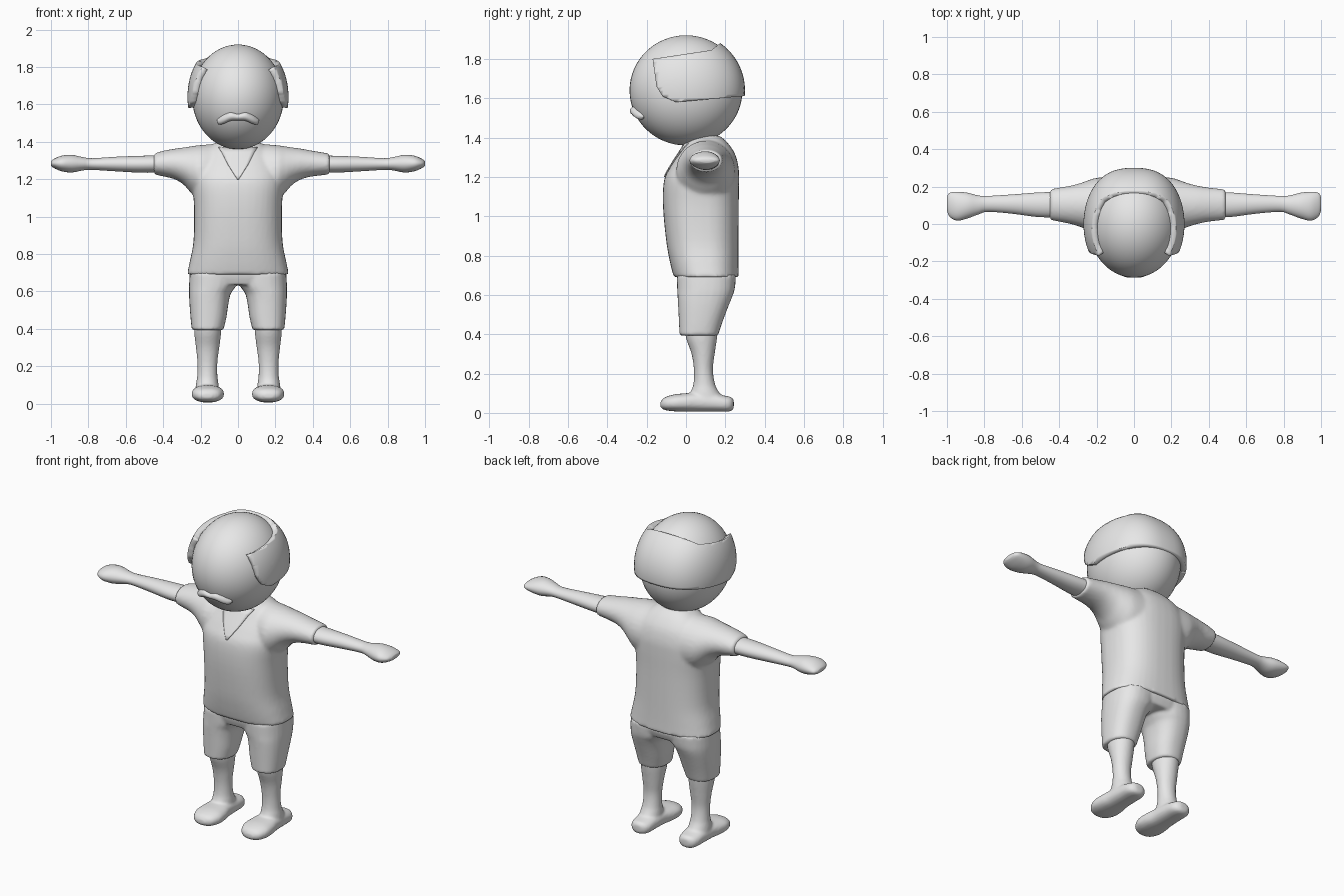
import bpy, bmesh, math
from mathutils import Vector

if "Cube" in bpy.data.objects:
    bpy.data.objects.remove(bpy.data.objects["Cube"])

grey = bpy.data.materials.new("plain_grey")
grey.diffuse_color = (0.8, 0.8, 0.8, 1)
grey.use_nodes = True
grey.node_tree.nodes["Principled BSDF"].inputs["Base Color"].default_value = grey.diffuse_color


def finish(name, bm, angle=40):
    """Turn a bmesh into a smooth shaded object."""
    bmesh.ops.recalc_face_normals(bm, faces=bm.faces)
    me = bpy.data.meshes.new(name)
    bm.to_mesh(me)
    bm.free()
    ob = bpy.data.objects.new(name, me)
    bpy.context.collection.objects.link(ob)
    me.materials.append(grey)
    bpy.ops.object.select_all(action='DESELECT')
    ob.select_set(True)
    bpy.context.view_layer.objects.active = ob
    bpy.ops.object.shade_smooth_by_angle(angle=math.radians(angle))
    return ob


def spline(rows, n=4):
    """Catmull-Rom interpolation of the cross-section rows."""
    out = []
    for i in range(len(rows) - 1):
        p0, p1, p2 = rows[max(i - 1, 0)], rows[i], rows[i + 1]
        p3 = rows[min(i + 2, len(rows) - 1)]
        for k in range(n):
            t = k / n
            out.append([0.5 * (2 * b + (c - a) * t + (2 * a - 5 * b + 4 * c - d) * t * t
                               + (3 * b - a - 3 * c + d) * t ** 3)
                        for a, b, c, d in zip(p0, p1, p2, p3)])
    return out + [list(rows[-1])]


def loft(bm, axis, rows, side=1, power=1.0, seg=28):
    """Closed tube along an axis; rows are (position, a0, a1, b0, b1)."""
    rings = []
    for t, a0, a1, b0, b1 in spline(rows):
        ring = []
        for k in range(seg):
            an = 2 * math.pi * k / seg
            c, s = math.cos(an), math.sin(an)
            c = math.copysign(abs(c) ** power, c)
            s = math.copysign(abs(s) ** power, s)
            p = [(a0 + a1) / 2 + (a1 - a0) / 2 * c, (b0 + b1) / 2 + (b1 - b0) / 2 * s]
            p.insert(axis, t)
            ring.append(bm.verts.new((p[0] * side, p[1], p[2])))
        rings.append(ring)
    for r, q in zip(rings, rings[1:]):
        for k in range(seg):
            j = (k + 1) % seg
            bm.faces.new((r[k], r[j], q[j], q[k]))
    bm.faces.new(rings[0])
    bm.faces.new(rings[-1])


def fuse(ob, voxel, smooth):
    """Blend overlapping tubes into one skin."""
    m = ob.modifiers.new("fuse", 'REMESH')
    m.mode, m.voxel_size, m.use_smooth_shade = 'VOXEL', voxel, True
    s = ob.modifiers.new("soften", 'SMOOTH')
    s.factor, s.iterations = 0.5, smooth


# head
bm = bmesh.new()
bmesh.ops.create_uvsphere(bm, u_segments=48, v_segments=32, radius=1)
for v in bm.verts:
    v.co = Vector((v.co.x * 0.245, v.co.y * 0.287, v.co.z * 0.28 + 1.64))
finish("head", bm)

# hair band around sides and back
bm = bmesh.new()
bmesh.ops.create_uvsphere(bm, u_segments=64, v_segments=48, radius=1)
for v in bm.verts:
    x = math.copysign(abs(v.co.x) ** 0.78, v.co.x)
    v.co = Vector((x * 0.27, v.co.y * 0.30, v.co.z * 0.295 + 1.64))
cuts = [((-0.17, 1.80), (0.13, 1.845)), ((0.13, 1.845), (0.18, 1.885)),
        ((0.285, 1.61), (-0.05, 1.58)), ((-0.05, 1.58), (-0.12, 1.61)),
        ((-0.12, 1.61), (-0.15, 1.66)), ((-0.15, 1.66), (-0.17, 1.80))]
planes = [(Vector((0, *p)), Vector((0, -(q[1] - p[1]), q[0] - p[0]))) for p, q in cuts]
for co, no in planes:
    bmesh.ops.bisect_plane(bm, geom=bm.verts[:] + bm.edges[:] + bm.faces[:],
                           plane_co=co, plane_no=no, dist=1e-5)


def outside(f):
    d = [(f.calc_center_median() - co).dot(no) > 0 for co, no in planes]
    return (d[0] and d[1]) or any(d[2:])


bmesh.ops.delete(bm, geom=[f for f in bm.faces if outside(f)], context='FACES')
hair = finish("hair", bm)
m = hair.modifiers.new("thickness", 'SOLIDIFY')
m.thickness, m.offset = 0.05, -1

# moustache
half = [(0.0, -0.285, -0.235, 1.515, 1.55), (0.04, -0.285, -0.225, 1.512, 1.56),
        (0.075, -0.27, -0.21, 1.497, 1.548), (0.1, -0.25, -0.205, 1.492, 1.53),
        (0.113, -0.232, -0.21, 1.503, 1.517)]
bm = bmesh.new()
loft(bm, 0, [(-r[0], *r[1:]) for r in half[:0:-1]] + half, seg=16)
finish("moustache", bm)

# neck
bm = bmesh.new()
loft(bm, 2, [(1.3, -0.1, 0.1, 0.02, 0.2), (1.4, -0.085, 0.085, 0.02, 0.165),
             (1.48, -0.08, 0.08, 0.0, 0.14)])
finish("neck", bm)

# shirt: torso and two sleeves, one slightly longer
bm = bmesh.new()
loft(bm, 2, [(0.69, -0.273, 0.273, -0.062, 0.268), (0.76, -0.258, 0.258, -0.08, 0.267),
             (0.87, -0.238, 0.238, -0.1, 0.267), (1.05, -0.235, 0.235, -0.117, 0.268),
             (1.18, -0.245, 0.245, -0.112, 0.27), (1.25, -0.235, 0.235, -0.08, 0.267),
             (1.32, -0.2, 0.2, -0.035, 0.248), (1.375, -0.15, 0.15, 0.0, 0.21),
             (1.41, -0.09, 0.09, 0.04, 0.17)], power=0.8, seg=40)
for side, end in ((1, 0.49), (-1, 0.45)):
    loft(bm, 0, [(0.1, -0.03, 0.255, 1.05, 1.39), (0.2, -0.05, 0.247, 1.08, 1.383),
                 (0.25, -0.032, 0.232, 1.125, 1.376), (0.29, -0.015, 0.218, 1.17, 1.37),
                 (0.34, 0.0, 0.205, 1.2, 1.363), (0.4, 0.012, 0.195, 1.215, 1.352),
                 (end, 0.022, 0.185, 1.225, 1.337)], side)
shirt = finish("shirt", bm)
fuse(shirt, 0.011, 4)

# V-neck plate laid on the shirt front
bm = bmesh.new()
grid = []
for z, w in ((1.2, 0.004), (1.225, 0.02), (1.25, 0.036), (1.28, 0.055),
             (1.31, 0.07), (1.34, 0.085), (1.37, 0.105)):
    grid.append([bm.verts.new((w * k / 4, -0.4, z)) for k in range(-4, 5)])
for r, q in zip(grid, grid[1:]):
    for k in range(8):
        bm.faces.new((r[k], r[k + 1], q[k + 1], q[k]))
neckline = finish("neckline", bm)
m = neckline.modifiers.new("lay_on_shirt", 'SHRINKWRAP')
m.target, m.wrap_method, m.offset = shirt, 'PROJECT', 0.004
m.use_project_y, m.use_positive_direction, m.use_negative_direction = True, True, False
m = neckline.modifiers.new("thickness", 'SOLIDIFY')
m.thickness, m.offset = 0.006, 0

# shorts: hips and two legs
bm = bmesh.new()
loft(bm, 2, [(0.635, -0.255, 0.255, -0.03, 0.235), (0.68, -0.258, 0.258, -0.045, 0.252),
             (0.73, -0.25, 0.25, -0.05, 0.25)], power=0.8, seg=40)
for side in (1, -1):
    loft(bm, 2, [(0.393, 0.078, 0.247, -0.033, 0.163), (0.46, 0.062, 0.254, -0.036, 0.185),
                 (0.54, 0.05, 0.26, -0.04, 0.215), (0.59, 0.038, 0.262, -0.043, 0.235),
                 (0.63, 0.012, 0.262, -0.045, 0.248), (0.7, 0.0, 0.258, -0.047, 0.255)],
         side, power=0.85)
fuse(finish("shorts", bm), 0.01, 3)

for side, tag in ((1, "left"), (-1, "right")):
    # forearm and hand
    bm = bmesh.new()
    loft(bm, 0, [(0.4, 0.035, 0.172, 1.235, 1.328), (0.52, 0.038, 0.168, 1.235, 1.325),
                 (0.65, 0.055, 0.158, 1.242, 1.32), (0.78, 0.065, 0.15, 1.25, 1.312),
                 (0.83, 0.052, 0.152, 1.247, 1.318), (0.89, 0.03, 0.167, 1.236, 1.33),
                 (0.945, 0.018, 0.172, 1.243, 1.325), (0.985, 0.038, 0.167, 1.26, 1.308),
                 (1.0, 0.07, 0.145, 1.272, 1.296)], side)
    finish(tag + "_arm", bm, 60)
    # lower leg
    bm = bmesh.new()
    loft(bm, 2, [(0.06, 0.1, 0.23, 0.0, 0.2), (0.11, 0.105, 0.224, 0.025, 0.165),
                 (0.15, 0.11, 0.218, 0.038, 0.147), (0.22, 0.11, 0.217, 0.04, 0.137),
                 (0.3, 0.1, 0.225, 0.028, 0.146), (0.38, 0.09, 0.234, 0.0, 0.158),
                 (0.45, 0.09, 0.235, -0.01, 0.165)], side)
    # foot, fused to the leg
    loft(bm, 1, [(-0.13, 0.14, 0.19, 0.03, 0.055), (-0.11, 0.1, 0.225, 0.015, 0.078),
                 (-0.06, 0.076, 0.247, 0.008, 0.094), (0.0, 0.078, 0.245, 0.006, 0.1),
                 (0.06, 0.09, 0.235, 0.006, 0.105), (0.14, 0.095, 0.23, 0.006, 0.1),
                 (0.2, 0.1, 0.225, 0.006, 0.087), (0.23, 0.115, 0.21, 0.01, 0.08),
                 (0.243, 0.14, 0.185, 0.025, 0.065)], side, power=0.85)
    fuse(finish(tag + "_leg", bm), 0.008, 4)
